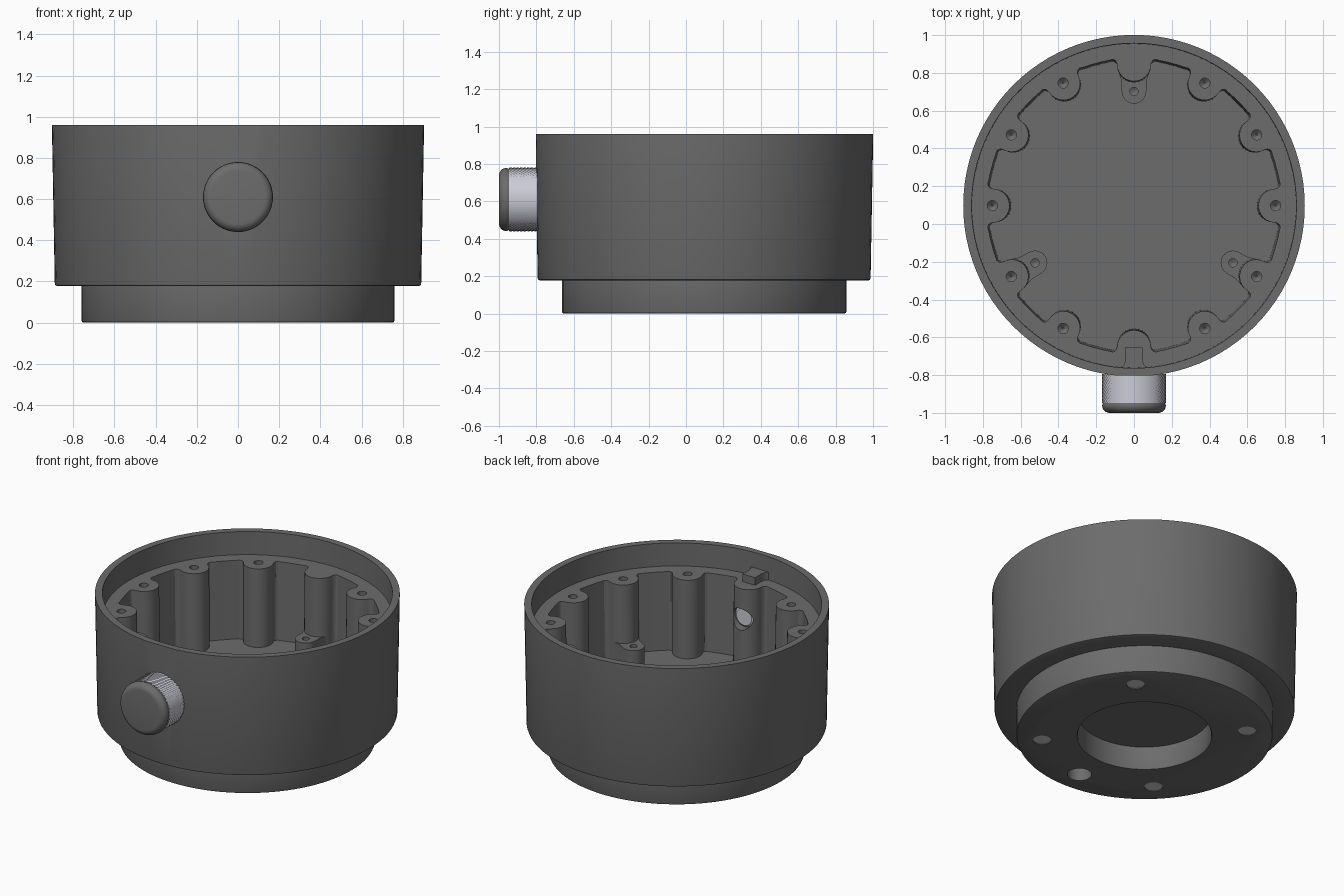
import bpy, bmesh
from math import cos, sin, pi, radians

if "Cube" in bpy.data.objects:
    bpy.data.objects.remove(bpy.data.objects["Cube"])

CY = 0.097          # y of the housing axis
KZ = 0.61           # height of the knob axis
LEDGE, FLOOR = 0.81, 0.30


def material(name, c):
    m = bpy.data.materials.new(name)
    m.diffuse_color = (*c, 1)
    m.use_nodes = True
    m.node_tree.nodes["Principled BSDF"].inputs["Base Color"].default_value = m.diffuse_color
    return m


dark = material("dark_metal", (0.15, 0.15, 0.15))
light = material("light_metal", (0.6, 0.6, 0.68))
white = material("bright_steel", (0.9, 0.9, 0.9))


def loft(name, stacks, mat=None, smooth=True):
    """One object from several closed solids; each solid is a list of rings."""
    bm = bmesh.new()
    for rings in stacks:
        vs = [[bm.verts.new(p) for p in r] for r in rings]
        n = len(vs[0])
        for a, b in zip(vs, vs[1:]):
            for i in range(n):
                j = (i + 1) % n
                bm.faces.new((a[i], a[j], b[j], b[i]))
        bm.faces.new(vs[0][::-1])
        bm.faces.new(vs[-1])
    bmesh.ops.recalc_face_normals(bm, faces=bm.faces)
    me = bpy.data.meshes.new(name)
    bm.to_mesh(me)
    bm.free()
    ob = bpy.data.objects.new(name, me)
    bpy.context.collection.objects.link(ob)
    if mat:
        me.materials.append(mat)
    if smooth:
        finish(ob)
    return ob


def select(ob):
    bpy.ops.object.select_all(action='DESELECT')
    ob.select_set(True)
    bpy.context.view_layer.objects.active = ob


def finish(ob):
    select(ob)
    bpy.ops.object.shade_smooth_by_angle(angle=radians(30))


def polar(r, deg):
    return r * cos(radians(deg)), CY + r * sin(radians(deg))


def zrings(profile, x=0, y=CY, n=96):
    return [[(x + r * cos(2 * pi * i / n), y + r * sin(2 * pi * i / n), z)
             for i in range(n)] for r, z in profile]


def yrings(profile, n=64):
    return [[(r * cos(2 * pi * i / n), y, KZ + r * sin(2 * pi * i / n))
             for i in range(n)] for r, y in profile]


def prism(pts, z0, z1, bottom=1.0):
    return [[(x * bottom, CY + (y - CY) * bottom, z0) for x, y in pts],
            [(x, y, z1) for x, y in pts]]


def cut(ob, stacks):
    c = loft("cutter", stacks, smooth=False)
    c.hide_render = True
    select(ob)
    m = ob.modifiers.new("cut", 'BOOLEAN')
    m.operation, m.solver, m.object = 'DIFFERENCE', 'EXACT', c
    bpy.ops.object.modifier_apply(modifier=m.name)
    bpy.data.objects.remove(c)


# scalloped pocket outline: twelve rounded bosses around the wall
def pocket_outline():
    half = [(0.75 - 0.09 * cos(t * pi / 12), 0.09 * sin(t * pi / 12)) for t in range(7)]
    half += [(0.762, 0.093), (0.772, 0.102), (0.776, 0.115)]
    half += [(0.782 * cos(radians(d)), 0.782 * sin(radians(d))) for d in (10, 12.5)]
    sector = [(x, -y) for x, y in half[:0:-1]] + half
    pts = []
    for k in range(12):
        a = k * pi / 6
        pts += [(x * cos(a) - y * sin(a), CY + x * sin(a) + y * cos(a)) for x, y in sector]
    return pts


# housing shell
body = loft("housing", [zrings([(0.75, 0), (0.757, 0.003), (0.76, 0.01), (0.76, 0.178),
            (0.88, 0.178), (0.887, 0.181), (0.89, 0.19), (0.904, 0.96)])], dark, False)
cut(body, [zrings([(0.858, LEDGE), (0.862, 1.1)])])
cut(body, [prism(pocket_outline(), FLOOR, 0.9, 0.985)])
# flat where the knob sits
cut(body, [prism([(-0.5, -1.2), (0.5, -1.2), (0.5, -0.801), (-0.5, -0.801)], 0.25, 1.1)])
# underside: central recess, locating hole, magnet seats
hx, hy = polar(0.6, -90)
seats = [polar(0.61, a) for a in (45, 135, 225, 315)]
cut(body, [zrings([(0.405, -0.01), (0.395, 0.01), (0.395, 0.15)]),
           zrings([(0.072, -0.1), (0.072, 0.1)], hx, hy, 32)]
    + [zrings([(0.054, -0.1), (0.054, 0.05)], x, y, 32) for x, y in seats])
# screw holes in the bosses, skipping front and back
cut(body, [zrings([(0.004, LEDGE - 0.18), (0.027, LEDGE - 0.16), (0.027, 0.9)], *polar(0.75, a), 24)
           for a in range(0, 360, 30) if a not in (90, 270)])
# knob stem bore
cut(body, [yrings([(0.07, -0.9), (0.07, -0.45)], 32)])
finish(body)

# magnets in the underside
loft("base_magnets", [zrings([(0.053, 0.004), (0.053, 0.052)], x, y, 32) for x, y in seats], white)

# three mounting posts on the floor
for k, ang in enumerate((90, 210, 330)):
    a = radians(ang)
    loc = [(0.605 - 0.065 * cos(t * pi / 12), 0.065 * sin(t * pi / 12)) for t in range(-6, 7)]
    loc += [(0.66, 0.066), (0.72, 0.085), (0.72, -0.085), (0.66, -0.066)]
    pts = [(x * cos(a) - y * sin(a), CY + x * sin(a) + y * cos(a)) for x, y in loc]
    post = loft("mounting_post_%d" % (k + 1), [prism(pts, FLOOR - 0.02, 0.43)], dark, False)
    cut(post, [zrings([(0.004, 0.34), (0.022, 0.35), (0.022, 0.5)], *polar(0.605, ang), 24)])
    finish(post)

# key tab on the front of the ledge
right = [(0.045, -0.65), (0.045, -0.72), (0.052, -0.745), (0.068, -0.762), (0.095, -0.775)]
loft("key_tab", [prism(right + [(-x, y) for x, y in right[::-1]], LEDGE - 0.02, 0.86)], dark)

# knob: rounded cap, stem and knurled grip
cap = [(0.15, -0.795), (0.15, -0.94), (0.163, -0.944)]
cap += [(0.129 + 0.04 * cos(t * pi / 12), -0.96 - 0.04 * sin(t * pi / 12)) for t in range(7)]
loft("knob_cap", [yrings(cap)], dark)
loft("knob_stem", [yrings([(0.068, -0.82), (0.068, -0.61), (0.055, -0.6)], 32)], light)
N, ROWS = 96, 16
grip = []
for j in range(ROWS + 1):
    y = -0.795 - 0.152 * j / ROWS
    ring = []
    for i in range(N):
        r = 0.170 if (i + j) % 2 else 0.164
        ring.append((r * cos(2 * pi * i / N), y, KZ + r * sin(2 * pi * i / N)))
    grip.append(ring)
loft("knob_knurled_grip", [grip], light, False)
